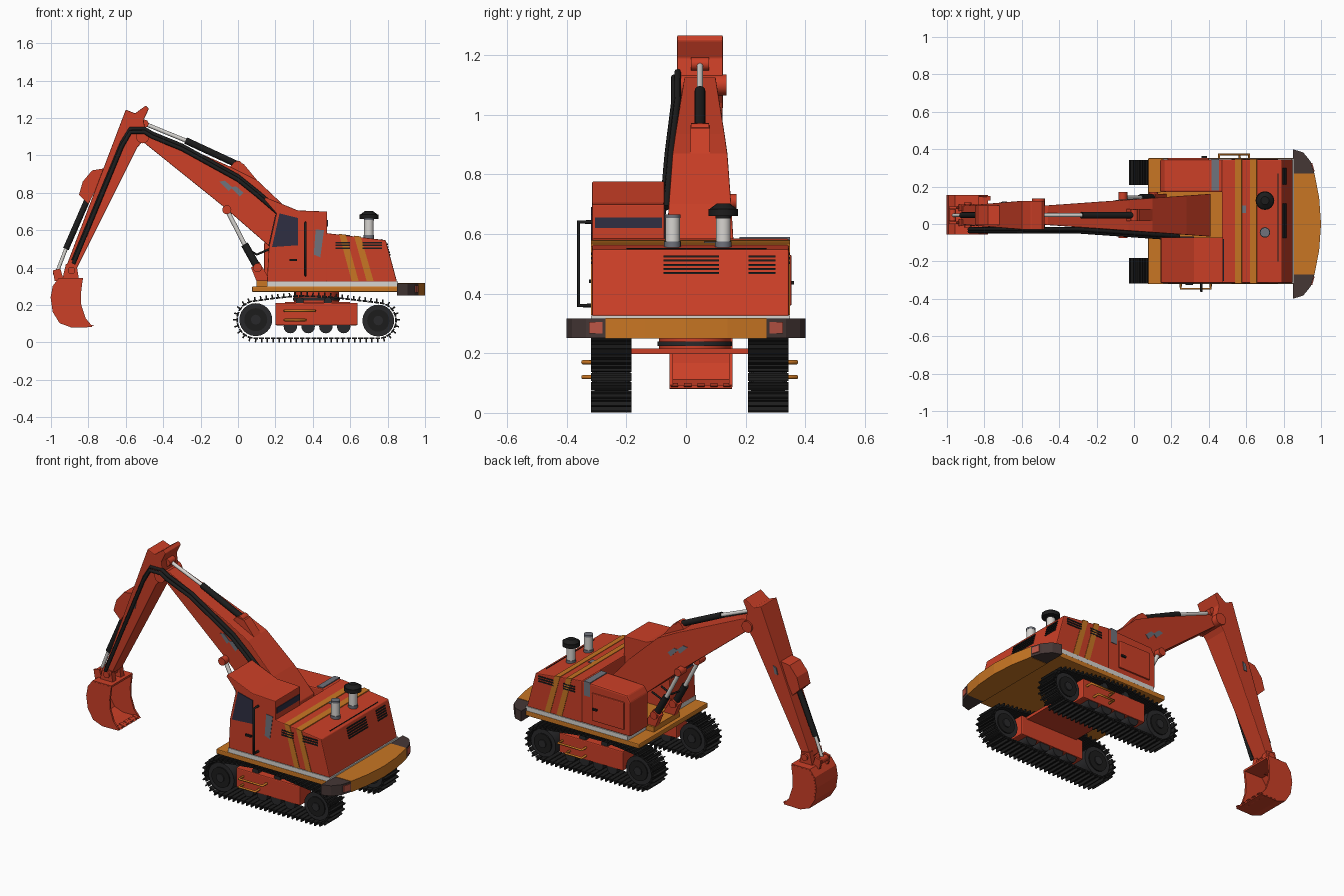
import bpy, bmesh, math
from mathutils import Vector, Matrix

cube = bpy.data.objects.get("Cube")
if cube:
    bpy.data.objects.remove(cube)


def material(name, r, g, b):
    m = bpy.data.materials.new(name)
    m.use_nodes = True
    m.diffuse_color = (r, g, b, 1)
    m.node_tree.nodes["Principled BSDF"].inputs["Base Color"].default_value = (r, g, b, 1)
    return m


RED = material("red paint", .6, .05, .02)
ORANGE = material("orange paint", .58, .18, .017)
BLACK = material("black rubber", .012, .012, .012)
STEEL = material("dark steel", .022, .022, .024)
WHITE = material("white trim", .68, .66, .63)
GLASS = material("dark glass", .028, .028, .055)
GREY = material("worn grey", .16, .17, .2)
BROWN = material("dark brown", .06, .038, .036)
LAMP = material("lamp red", .5, .09, .06)


def finish(name, bm, mat):
    bmesh.ops.recalc_face_normals(bm, faces=bm.faces)
    me = bpy.data.meshes.new(name)
    bm.to_mesh(me)
    bm.free()
    me.materials.append(mat)
    ob = bpy.data.objects.new(name, me)
    bpy.context.collection.objects.link(ob)
    return ob


def bevel(ob, width, segments=2):
    mod = ob.modifiers.new("bevel", "BEVEL")
    mod.width, mod.segments, mod.limit_method = width, segments, "ANGLE"
    return ob


def prism(name, pts, y0, y1, mat, width=None, grow=0):
    """Side profile (x, z) extruded across y; width(x, z) makes it taper."""
    bm = bmesh.new()
    sides = []
    for s in (-1, 1):
        ys = [MID + s * (width(x, z) + grow) if width else (y0 if s < 0 else y1) for x, z in pts]
        sides.append([bm.verts.new((x, y, z)) for (x, z), y in zip(pts, ys)])
    a, b = sides
    bm.faces.new(a)
    bm.faces.new(b[::-1])
    for i in range(len(pts)):
        j = (i + 1) % len(pts)
        bm.faces.new((a[i], b[i], b[j], a[j]))
    return finish(name, bm, mat)


def slab(name, pts, z0, z1, mat):
    """Plan outline (x, y) extruded up z."""
    bm = bmesh.new()
    face = bm.faces.new([bm.verts.new((x, y, z0)) for x, y in pts])
    top = bmesh.ops.extrude_face_region(bm, geom=[face])["geom"]
    bmesh.ops.translate(bm, vec=(0, 0, z1 - z0), verts=[v for v in top if isinstance(v, bmesh.types.BMVert)])
    return finish(name, bm, mat)


def box(name, x0, x1, y0, y1, z0, z1, mat):
    return prism(name, [(x0, z0), (x1, z0), (x1, z1), (x0, z1)], y0, y1, mat)


def rod(name, a, b, r, mat, sides=16, r2=None):
    a, b = Vector(a), Vector(b)
    d = b - a
    m = Matrix.Translation((a + b) / 2) @ d.to_track_quat("Z", "Y").to_matrix().to_4x4()
    bm = bmesh.new()
    bmesh.ops.create_cone(bm, cap_ends=True, segments=sides, radius1=r, radius2=r2 or r, depth=d.length, matrix=m)
    for f in bm.faces:
        f.smooth = len(f.verts) == 4
    return finish(name, bm, mat)


def tube(name, pts, r, mat):
    cu = bpy.data.curves.new(name, "CURVE")
    cu.dimensions, cu.bevel_depth, cu.bevel_resolution = "3D", r, 2
    cu.use_fill_caps = True
    sp = cu.splines.new("POLY")
    sp.points.add(len(pts) - 1)
    for p, co in zip(sp.points, pts):
        p.co = (*co, 1)
    cu.materials.append(mat)
    bpy.context.collection.objects.link(bpy.data.objects.new(name, cu))


def piston(name, a, b, c, y, r):
    """Black barrel from a to b, pale rod from b to c, pins at both ends."""
    p, q, s = [(x, y, z) for x, z in (a, b, c)]
    rod(name + "_barrel", p, q, r, BLACK)
    rod(name + "_rod", q, s, r * .6, WHITE)
    for x, z in (a, c):
        rod(name + "_pin", (x, y - .03, z), (x, y + .03, z), r * 1.2, RED)


MID = .047       # centre plane of the digging arm
TRACK_MID = .0125  # centre plane of the undercarriage

# Crawler tracks
loop = []
for i in range(19):
    t = math.radians(-90 - i * 9.5)
    loop.append(Vector((.095 + .1 * math.cos(t), 0, .122 + .1 * math.sin(t))))
loop += [Vector((x, 0, z)) for x, z in ((.2, .237), (.32, .249), (.48, .245), (.62, .228))]
for i in range(19):
    t = math.radians(85 - i * 9.72)
    loop.append(Vector((.75 + .095 * math.cos(t), 0, .117 + .095 * math.sin(t))))
loop.append(loop[0])


def track_shoes(name, y, count=62):
    total = sum((q - p).length for p, q in zip(loop, loop[1:]))
    bm = bmesh.new()
    for k in range(count):
        s = total * k / count
        for p, q in zip(loop, loop[1:]):
            if s <= (q - p).length:
                break
            s -= (q - p).length
        d = (q - p).normalized()
        place = Matrix.Translation(p + d * s + Vector((0, y, 0))) @ Matrix.Rotation(-math.atan2(d.z, d.x), 4, "Y")
        for size, lift in (((.026, .135, .009), 0), ((.008, .135, .018), .012)):
            m = place @ Matrix.Translation((0, 0, lift)) @ Matrix.Diagonal((*size, 1))
            bmesh.ops.create_cube(bm, size=1, matrix=m)
    return finish(name, bm, BLACK)


for side, tag in ((-1, "right"), (1, "left")):
    y = TRACK_MID + side * .263
    track_shoes(tag + "_track", y)
    for x, z, r in ((.095, .122, .088), (.75, .117, .085)):
        rod(tag + "_wheel", (x, y - .05, z), (x, y + .05, z), r, STEEL, 24)
        rod(tag + "_wheel_rim", (x, y - .057, z), (x, y + .057, z), r * .7, BLACK, 24)
        rod(tag + "_wheel_hub", (x, y - .064, z), (x, y + .064, z), r * .3, STEEL, 12)
    for x in (.28, .375, .47, .565):
        rod(tag + "_roller", (x, y - .05, .085), (x, y + .05, .085), .036, STEEL)
    for x in (.33, .48):
        rod(tag + "_carrier_roller", (x, y - .05, .22), (x, y + .05, .22), .022, STEEL, 12)
    bevel(box(tag + "_track_frame", .2, .64, y - .055, y + .055, .092, .212, RED), .006)
    # Step rails on the outer face
    x0 = .25 if side < 0 else .455
    inner, outer = y + side * .05, y + side * .096
    for z, w in ((.17, .16), (.12, .11)):
        tube(tag + "_step", [(x0, inner, z), (x0, outer, z), (x0 + w, outer, z), (x0 + w, inner, z)], .007, ORANGE)

box("cross_beam", .25, .6, -.2, .22, .198, .216, RED)
rod("slew_ring", (.42, .03, .21), (.42, .03, .275), .12, RED, 24)
rod("slew_gear", (.42, .03, .225), (.42, .03, .24), .125, STEEL, 24)

# Platform
bevel(box("deck", .075, .87, -.322, .352, .27, .3, ORANGE), .005)
box("white_band", .155, .856, -.319, .349, .3, .327, WHITE)
box("bay_floor", .1, .475, -.08, .172, .3, .331, ORANGE)

# Counterweight with dark corners
half = [(.965, .27), (.99, .14), (1, 0)]
slab("counterweight", [(.85, .27)] + half + [(x, -y) for x, y in half[1::-1]] + [(.85, -.27)], .25, .318, ORANGE)
corner = [(.85, .27), (.965, .27), (.944, .335), (.905, .382), (.85, .4)]
for s, tag in ((-1, "right"), (1, "left")):
    slab(tag + "_bumper_corner", [(x, s * y) for x, y in corner], .252, .316, BROWN)
    slab(tag + "_tail_lamp", [(.92, s * .28), (.966, s * .28), (.953, s * .325), (.92, s * .325)], .267, .305, LAMP)

# Engine house
bevel(prism("engine_house", [(.47, .325), (.47, .585), (.79, .547), (.85, .325)], -.315, .345, RED), .005)
for x in (.54, .62):
    z = .581 - (x - .47) * .12
    prism("paint_stripe", [(x, z + .008), (x + .036, z + .004), (x + .105, .328), (x + .068, .328)], -.318, .348, ORANGE)
for z in (.5, .515, .53):
    for x0, x1 in ((.52, .6), (.665, .77)):
        box("side_vent", x0, x1, -.3185, .3485, z, z + .008, BLACK)
for i in range(5):
    z = .465 + i * .014
    for y0, y1 in ((-.075, .11), (.21, .3)):
        box("rear_vent", .76, .794 + (.547 - z) * .27, y0, y1, z, z + .007, BLACK)
box("hood_seam", .768, .772, -.2, .27, .53, .553, BLACK)
box("grey_patch_hood", .5, .6, .06, .1, .53, .575, GREY)

# Exhaust and air intake
for y, top, mat in ((.125, .66, BLACK), (-.045, .662, GREY)):
    rod("stack", (.7, y, .54), (.7, y, top), .025, WHITE)
    rod("stack_collar", (.7, y, .54), (.7, y, .575), .028, GREY)
    rod("stack_lid", (.7, y, top - .008), (.7, y, top + .004), .026, mat)
rod("intake_cap", (.7, .125, .66), (.7, .125, .684), .05, BLACK)
rod("intake_cap_top", (.7, .125, .684), (.7, .125, .702), .046, BLACK, r2=.022)

# Left side box
bevel(prism("side_box", [(.14, .325), (.14, .535), (.165, .575), (.475, .585), (.475, .325)], .17, .345, RED), .008)
bevel(box("side_door", .18, .4, .34, .354, .36, .53, RED), .005)
box("side_door_handle", .36, .39, .35, .363, .43, .442, BLACK)
prism("grey_patch_box", [(.415, .5), (.415, .588), (.455, .59), (.455, .5)], .18, .348, GREY)

# Cab
cab = [(.155, .325), (.165, .51), (.205, .69), (.14, .765), (.146, .777), (.32, .706), (.477, .7), (.477, .325)]
bevel(prism("cab", cab, -.315, -.072, RED), .004)
prism("cab_side_glass", [(.182, .51), (.322, .52), (.322, .665), (.222, .69)], -.319, -.068, GLASS)
prism("windscreen", [(.162, .515), (.199, .682), (.215, .682), (.178, .515)], -.3, -.088, GLASS)
box("cab_rear_glass", .46, .481, -.305, -.08, .62, .656, GLASS)
prism("grey_patch_cab", [(.405, .47), (.44, .455), (.46, .6), (.415, .605)], -.3175, -.25, GREY)
box("door_handle", .275, .315, -.326, -.31, .435, .447, BLACK)
tube("grab_rail", [(.36, -.31, .36), (.36, -.36, .36), (.36, -.36, .64), (.36, -.31, .64)], .007, BLACK)


# Boom
def boom_width(x, z):
    return .05 + .06 * (x + .5) / .85


boom = [(-.53, 1.09), (-.07, .72), (.16, .52), (.32, .42), (.41, .45), (.41, .55), (.28, .7), (.1, .87), (-.03, .935),
        (-.46, 1.125), (-.51, 1.125)]
bevel(prism("boom", boom, 0, 0, RED, boom_width), .004)
prism("boom_knee", [(-.05, .93), (-.02, .965), (.03, .955), (.1, .87), (.11, .8), (0, .85)], .015, .08, RED)
for dx, dz in ((0, 0), (.06, -.03)):
    x, z = -.1 + dx, .86 + dz
    prism("grey_patch_boom", [(x, z), (x + .05, z - .05), (x + .07, z - .03), (x + .03, z + .005)], 0, 0, GREY, boom_width, .003)
for y in (-.045, .14):
    prism("boom_foot", [(.07, .4), (.115, .43), (.185, .31), (.11, .3)], y - .02, y + .02, RED)
    piston("lift_cylinder", (.105, .4), (.035, .525), (-.06, .71), y, .02)
piston("arm_cylinder", (0, .95), (-.28, 1.08), (-.5, 1.17), MID, .018)


# Arm
def arm_width(x, z):
    return .05 + .027 * min(1, max(0, (z - .45) / .6))


arm = [(-.925, .39), (-.6, 1.245), (-.55, 1.225), (-.493, 1.267), (-.476, 1.25), (-.505, 1.19), (-.49, 1.1), (-.54, 1.04),
       (-.865, .39)]
bevel(prism("arm", arm, 0, 0, RED, arm_width), .004)
rod("elbow_pin", (-.51, -.04, 1.1), (-.51, .135, 1.1), .035, RED)
prism("arm_bracket", [(-.85, .79), (-.83, .86), (-.78, .92), (-.72, .93), (-.74, .86), (-.8, .74)], -.005, .1, RED)
prism("grey_patch_arm", [(-.71, .85), (-.69, .85), (-.68, .9), (-.7, .89)], 0, 0, GREY, arm_width, .003)
piston("bucket_cylinder", (-.785, .81), (-.92, .5), (-.97, .37), MID, .016)

# Hydraulic hoses
for y, off in ((-.04, 0), (-.028, .018)):
    path = [(.24, .67), (.1, .79), (0, .87), (-.3, 1.035), (-.46, 1.1), (-.5, 1.125), (-.575, 1.125), (-.62, 1.05), (-.88, .42)]
    tube("hose", [(x, y - .035 * max(0, x + .3) * 2, z + off) for x, z in path], .011, BLACK)
for y in (.0, .09):
    tube("lower_hose", [(.05, y, .5), (.1, y, .47), (.17, y, .5)], .006, BLACK)

# Bucket
outer = [(-.83, .34), (-.955, .34), (-.985, .3), (-.996, .24), (-.985, .165), (-.95, .108), (-.89, .086), (-.78, .088)]
bm = bmesh.new()
rows = [[bm.verts.new((x, y, z)) for y in (-.055, .155)] for x, z in outer]
for p, q in zip(rows, rows[1:]):
    bm.faces.new((p[0], p[1], q[1], q[0]))
shell = finish("bucket_shell", bm, RED)
mod = shell.modifiers.new("thickness", "SOLIDIFY")
mod.thickness, mod.offset = .012, 0
for y in (-.056, .144):
    prism("bucket_side", outer + [(-.815, .13), (-.838, .2), (-.84, .26)], y, y + .012, RED)
for i in range(5):
    y = -.05 + i * .044
    prism("bucket_tooth", [(-.81, .08), (-.81, .1), (-.768, .09)], y, y + .024, RED)
for y in (.0, .08):
    prism("bucket_ear", [(-.94, .335), (-.85, .335), (-.862, .41), (-.92, .42)], y - .01, y + .024, RED)
    prism("bucket_link", [(-.98, .33), (-.93, .33), (-.95, .395), (-.99, .385)], y, y + .014, RED)
rod("bucket_pin", (-.89, -.02, .385), (-.89, .115, .385), .02, RED)
